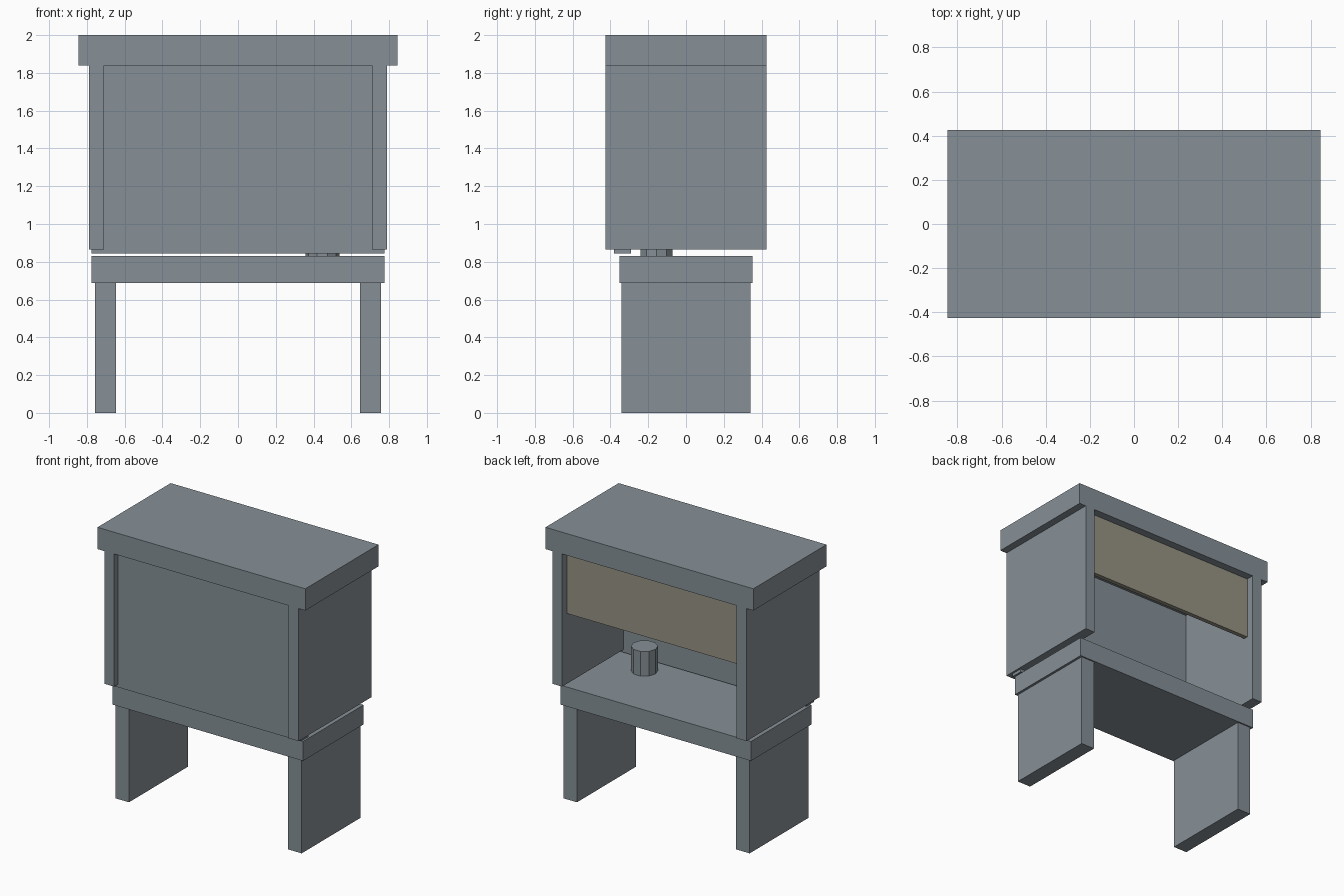
import bpy, bmesh, math
from mathutils import Matrix

if "Cube" in bpy.data.objects:
    bpy.data.objects.remove(bpy.data.objects["Cube"])


def material(name, rgb):
    m = bpy.data.materials.new(name)
    m.diffuse_color = (*rgb, 1.0)
    m.use_nodes = True
    m.node_tree.nodes["Principled BSDF"].inputs["Base Color"].default_value = m.diffuse_color
    return m


GREY = material("blue_grey", (0.24, 0.28, 0.31))
TAN = material("tan_glass", (0.31, 0.295, 0.23))


def finish(name, bm, mat):
    bmesh.ops.recalc_face_normals(bm, faces=bm.faces)
    me = bpy.data.meshes.new(name)
    bm.to_mesh(me)
    bm.free()
    me.materials.append(mat)
    ob = bpy.data.objects.new(name, me)
    bpy.context.collection.objects.link(ob)
    return ob


def box(name, x, y, z, mat=GREY):
    """Box from (min, max) ranges."""
    bm = bmesh.new()
    bmesh.ops.create_cube(bm, size=1)
    for v in bm.verts:
        v.co = [r[0] if c < 0 else r[1] for c, r in zip(v.co, (x, y, z))]
    return finish(name, bm, mat)


# Hood shell: one U-shaped profile (roof and two sides) extruded front to back
half = [(0.845, 2.0), (0.845, 1.84), (0.79, 1.84), (0.79, 0.865), (0.71, 0.865), (0.71, 1.84)]
profile = half + [(-x, z) for x, z in reversed(half)]
bm = bmesh.new()
face = bm.faces.new([bm.verts.new((x, -0.425, z)) for x, z in profile])
ext = bmesh.ops.extrude_face_region(bm, geom=[face])
bmesh.ops.translate(bm, vec=(0, 0.85, 0),
                    verts=[g for g in ext["geom"] if isinstance(g, bmesh.types.BMVert)])
finish("hood_shell", bm, GREY)

# Wall closing the front, and the sash hanging in the opening behind
box("hood_wall", (-0.775, 0.775), (-0.38, -0.29), (0.843, 1.86))
box("sash_panel", (-0.72, 0.72), (0.335, 0.367), (1.38, 1.85), TAN)

# Worktop and slab legs
box("worktop", (-0.775, 0.775), (-0.352, 0.352), (0.688, 0.831))
for side, sx in (("left", -1), ("right", 1)):
    box(side + "_leg", sorted((sx * 0.647, sx * 0.757)), (-0.342, 0.342), (0, 0.69))

# Ten-sided cup drain standing on the worktop
bm = bmesh.new()
bmesh.ops.create_cone(bm, cap_ends=True, segments=10, radius1=0.09, radius2=0.09, depth=0.19,
                      matrix=Matrix.Translation((0.447, -0.156, 0.917))
                      @ Matrix.Rotation(math.radians(18), 4, "Z"))
finish("worktop_cup", bm, GREY)
